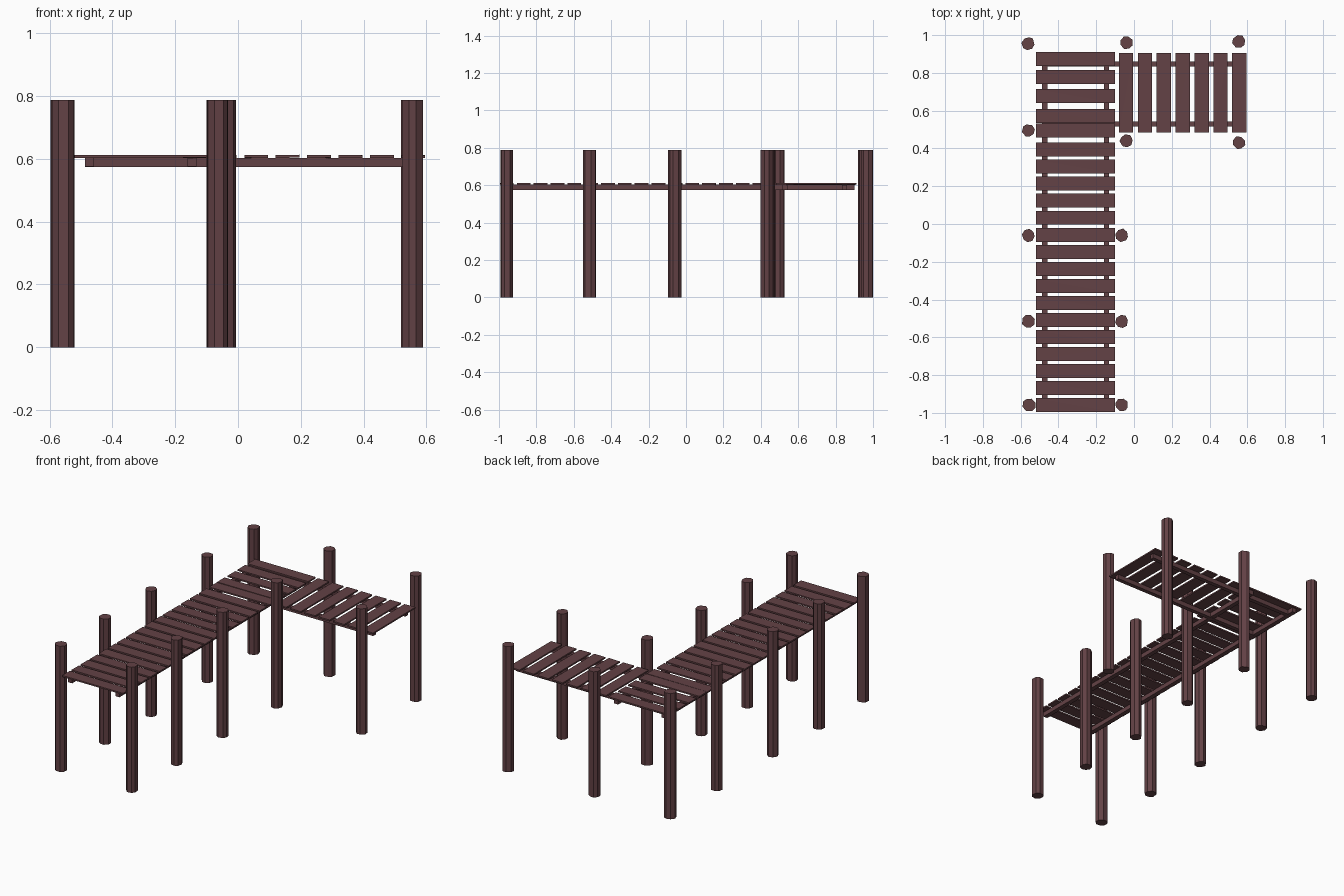
import bpy, bmesh, math, random
from mathutils import Vector

if "Cube" in bpy.data.objects:
    bpy.data.objects.remove(bpy.data.objects["Cube"])

random.seed(4)
wood = bpy.data.materials.new("dark reddish wood")
wood.diffuse_color = (0.125, 0.054, 0.060, 1)
wood.use_nodes = True
wood.node_tree.nodes["Principled BSDF"].inputs["Base Color"].default_value = wood.diffuse_color


def finish(bm, name):
    bmesh.ops.recalc_face_normals(bm, faces=bm.faces)
    mesh = bpy.data.meshes.new(name)
    bm.to_mesh(mesh)
    bm.free()
    mesh.materials.append(wood)
    obj = bpy.data.objects.new(name, mesh)
    bpy.context.collection.objects.link(obj)
    return obj


def board(name, x0, x1, y0, y1, z0, z1, warp=0.0):
    """Flat board; warp lifts each corner a little for a rough-sawn look."""
    bm = bmesh.new()
    bmesh.ops.create_cube(bm, size=1)
    lift = {(sx, sy): random.uniform(-warp, warp) for sx in (0, 1) for sy in (0, 1)}
    for v in bm.verts:
        sx, sy, sz = (int(c > 0) for c in v.co)
        v.co = Vector(((x0, x1)[sx], (y0, y1)[sy], (z0, z1)[sz] + lift[sx, sy]))
    bmesh.ops.triangulate(bm, faces=bm.faces)
    return finish(bm, name)


def post(name, x, y, r=0.035, height=0.787, sides=8):
    """Upright log with a slightly uneven faceted outline."""
    bm = bmesh.new()
    turn = random.uniform(0, math.tau)
    ring = []
    for i in range(sides):
        a = turn + math.tau * (i + random.uniform(-0.15, 0.15)) / sides
        rr = r * random.uniform(0.94, 1.05)
        ring.append(bm.verts.new((x + rr * math.cos(a), y + rr * math.sin(a), 0)))
    base = bm.faces.new(ring)
    top = bmesh.ops.extrude_face_region(bm, geom=[base], use_keep_orig=True)
    for v in top["geom"]:
        if isinstance(v, bmesh.types.BMVert):
            v.co.z = height
    return finish(bm, name)


# Posts along both walkways
post_spots = [(-0.56, 0.955), (-0.04, 0.96), (0.555, 0.967),
              (-0.56, 0.495), (-0.04, 0.44), (0.555, 0.43),
              (-0.56, -0.06), (-0.065, -0.06),
              (-0.56, -0.515), (-0.065, -0.515),
              (-0.555, -0.958), (-0.065, -0.958)]
for i, (x, y) in enumerate(post_spots):
    post(f"post_{i + 1}", x, y)

# Support beams under the long walkway and the side walkway
for i, x in enumerate((-0.473, -0.146)):
    board(f"long_beam_{i + 1}", x - 0.014, x + 0.014, -0.985, 0.90, 0.575, 0.603)
for i, y in enumerate((0.529, 0.848)):
    board(f"side_beam_{i + 1}", -0.487, 0.575, y - 0.013, y + 0.013, 0.574, 0.602)

# Deck planks of the long walkway
rows = [-0.958 + 0.0901 * i for i in range(16)] + [0.495, 0.573, 0.678, 0.777, 0.874]
for i, y in enumerate(rows):
    board(f"long_plank_{i + 1}", -0.52, -0.10, y - 0.037, y + 0.037, 0.603, 0.612, 0.001)

# Deck planks of the side walkway
for i in range(7):
    x = -0.042 + 0.1 * i
    board(f"side_plank_{i + 1}", x - 0.038, x + 0.038, 0.484, 0.905, 0.603, 0.612, 0.001)
